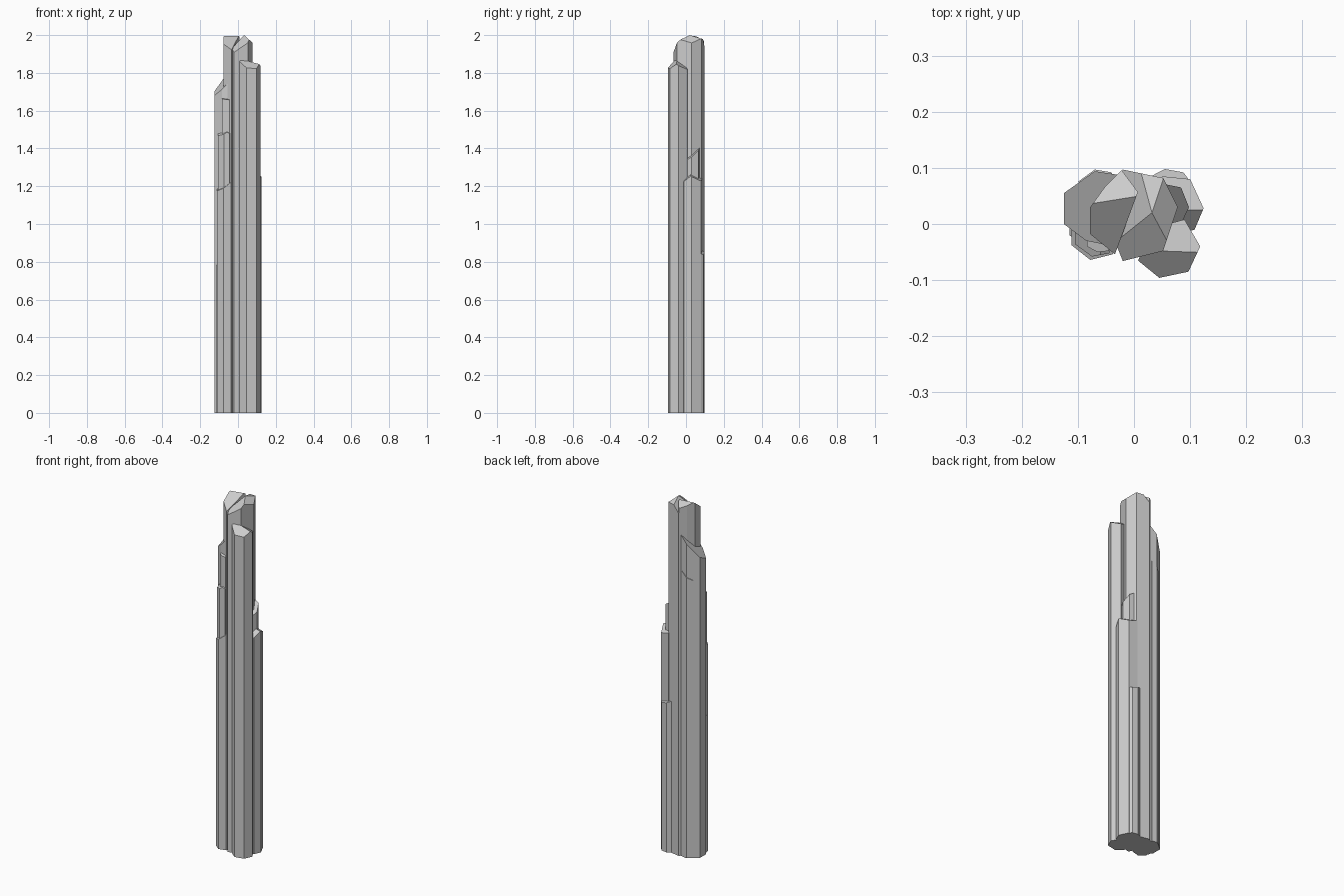
import bpy
import bmesh
from mathutils import Vector

cube = bpy.data.objects.get("Cube")
if cube:
    bpy.data.objects.remove(cube, do_unlink=True)

grey = bpy.data.materials.new("crystal grey")
grey.use_nodes = True
grey.diffuse_color = (0.6, 0.6, 0.6, 1)
grey.node_tree.nodes["Principled BSDF"].inputs["Base Color"].default_value = grey.diffuse_color


def crystal(name, outline, peak, slopes):
    """Prism over an outline (thousandths), its tip cut by sloping planes through the peak."""
    bm = bmesh.new()
    base = bm.faces.new([bm.verts.new((x / 1000, y / 1000, 0)) for x, y in outline])
    top = bmesh.ops.extrude_face_region(bm, geom=[base])["geom"]
    for v in top:
        if isinstance(v, bmesh.types.BMVert):
            v.co.z = 3
    point = Vector((peak[0] / 1000, peak[1] / 1000, peak[2]))
    for slope_x, slope_y in slopes:
        everything = bm.verts[:] + bm.edges[:] + bm.faces[:]
        bmesh.ops.bisect_plane(bm, geom=everything, plane_co=point,
                               plane_no=(-slope_x, -slope_y, 1), clear_outer=True)
        rim = [e for e in bm.edges if e.is_boundary]
        bmesh.ops.holes_fill(bm, edges=rim, sides=0)
    bmesh.ops.recalc_face_normals(bm, faces=bm.faces[:])
    mesh = bpy.data.meshes.new(name)
    bm.to_mesh(mesh)
    bm.free()
    mesh.materials.append(grey)
    crystal_object = bpy.data.objects.new(name, mesh)
    bpy.context.collection.objects.link(crystal_object)


# Tall twin crystals in the middle
crystal("main_crystal_right",
        [(-20, 97), (52, 82), (78, 30), (52, -48), (-20, -66), (-50, 10)],
        (32, 20, 2.0), [(1.1, 0), (-0.9, 0), (0.5, 0.75), (0, -0.3)])
crystal("main_crystal_left",
        [(-78, 30), (-52, 66), (-22, 96), (7, 57), (-34, -54), (-78, -18)],
        (-40, 42, 1.995), [(-0.1, 0.75), (0.1, -0.5)])

# Large side crystals
crystal("front_crystal",
        [(7, -65), (45, -96), (97, -85), (118, -40), (90, 8), (40, -5)],
        (45, -48, 1.865), [(-0.25, 0.8), (-0.3, -0.6)])
crystal("left_crystal",
        [(-125, 55), (-125, 0), (-85, -30), (-35, -40), (0, 20), (-30, 88), (-70, 94)],
        (-80, 50, 1.75), [(1.1, 0.4)])
crystal("right_crystal",
        [(124, 28), (100, 80), (50, 85), (40, 20), (75, -20), (108, -10)],
        (100, 25, 1.26), [(-0.3, 0.9), (-0.3, -0.6)])

# Stepped shards at the left front
crystal("left_shard_tall",
        [(-84, 0), (-84, -40), (-65, -50), (-45, -48), (-30, 0)],
        (-65, -20, 1.665), [(-0.1, 0.2)])
crystal("left_shard_middle",
        [(-105, 0), (-105, -36), (-75, -58), (-44, -52), (-30, 0)],
        (-60, -45, 1.49), [(0.6, 0.5), (-0.4, 0.5)])
crystal("left_shard_short",
        [(-111, 0), (-111, -38), (-78, -64), (-38, -54), (-30, 0)],
        (-40, -50, 1.22), [(0.7, 0.4)])
crystal("left_shard_low",
        [(-115, 10), (-115, -20), (-100, -32), (-80, 0)],
        (-112, -15, 0.78), [(0.4, 0.4)])

# Shards along the back and right
crystal("back_shard",
        [(-100, 75), (-70, 97), (-40, 92), (-30, 50)],
        (-60, 90, 1.6), [(0.8, -0.3)])
crystal("right_shard_tall",
        [(98, 30), (84, 65), (50, 72), (50, 0), (85, 2)],
        (80, 65, 1.39), [(-0.4, 0.8)])
crystal("back_right_shard",
        [(100, 76), (88, 92), (55, 98), (28, 84), (40, 30), (90, 45)],
        (60, 85, 0.85), [(-0.3, -0.3)])
